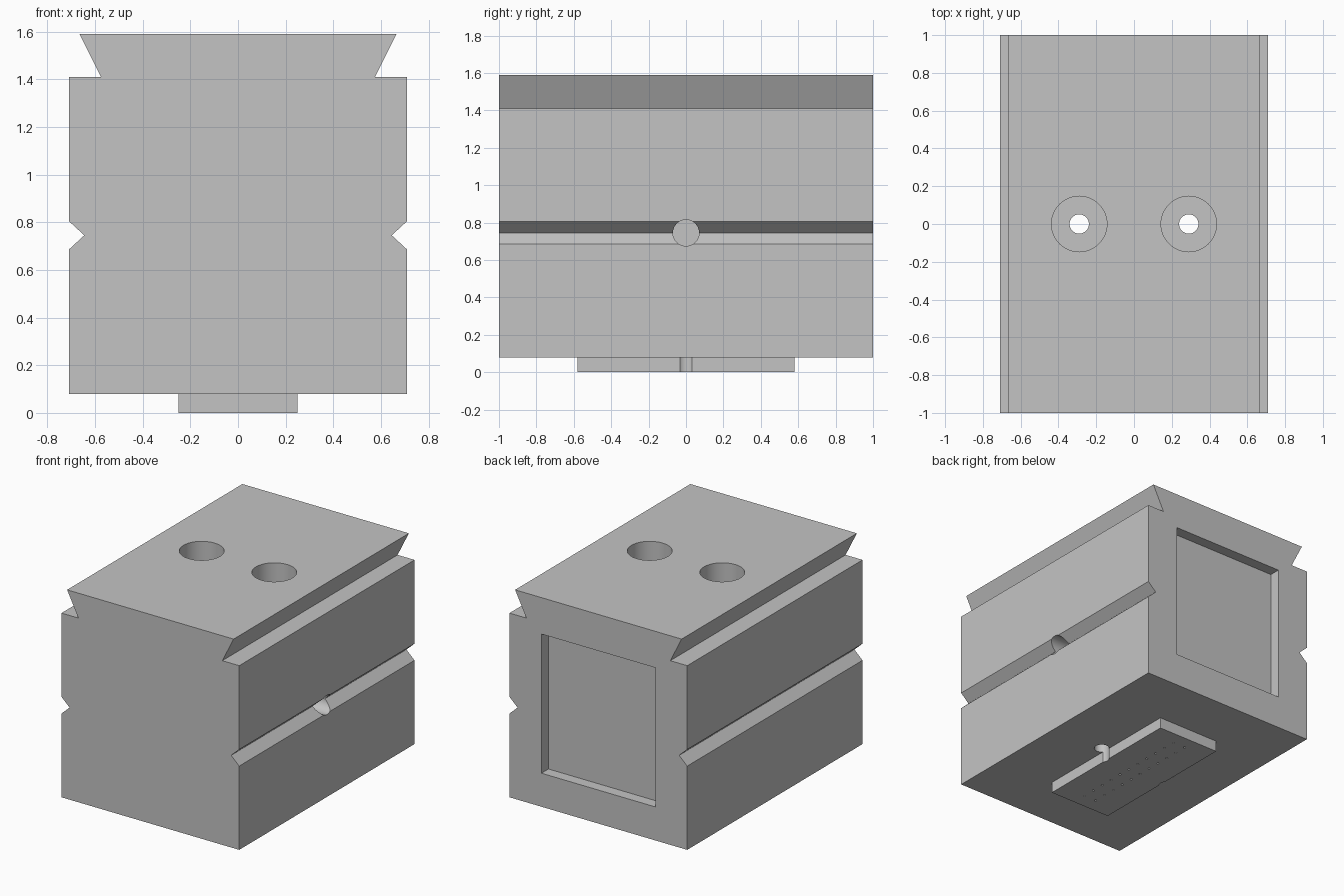
import bpy
import bmesh
import math
from mathutils import Matrix

cube = bpy.data.objects.get("Cube")
if cube:
    bpy.data.objects.remove(cube, do_unlink=True)

grey = bpy.data.materials.new("plain grey")
grey.use_nodes = True
colour = (0.55, 0.55, 0.55, 1)
grey.diffuse_color = colour
grey.node_tree.nodes["Principled BSDF"].inputs["Base Color"].default_value = colour


def finish(name, bm):
    bmesh.ops.recalc_face_normals(bm, faces=bm.faces)
    mesh = bpy.data.meshes.new(name)
    bm.to_mesh(mesh)
    bm.free()
    mesh.materials.append(grey)
    obj = bpy.data.objects.new(name, mesh)
    bpy.context.collection.objects.link(obj)
    return obj


def box(name, low, high):
    bm = bmesh.new()
    bmesh.ops.create_cube(bm, size=1)
    for v in bm.verts:
        for i in range(3):
            v.co[i] = high[i] if v.co[i] > 0 else low[i]
    return finish(name, bm)


def cylinder(name, radius, centre, length, axis="Z", sides=48):
    bm = bmesh.new()
    turn = Matrix.Rotation(math.pi / 2, 4, "Y") if axis == "X" else Matrix()
    bmesh.ops.create_cone(bm, cap_ends=True, segments=sides, radius1=radius,
                          radius2=radius, depth=length,
                          matrix=Matrix.Translation(centre) @ turn)
    return finish(name, bm)


def cut(target, cutters):
    for cutter in cutters:
        cutter.hide_render = True
        mod = target.modifiers.new("cut", "BOOLEAN")
        mod.operation = "DIFFERENCE"
        mod.solver = "EXACT"
        mod.object = cutter
        bpy.context.view_layer.objects.active = target
        bpy.ops.object.modifier_apply(modifier=mod.name)


# Block with V grooves and a dovetail rail, extruded front to back
half = [(0.71, 0.08), (0.71, 0.685), (0.645, 0.745), (0.71, 0.805),
        (0.71, 1.41), (0.575, 1.41), (0.665, 1.59)]
outline = half + [(-x, z) for x, z in reversed(half)]
bm = bmesh.new()
end = bm.faces.new([bm.verts.new((x, -1, z)) for x, z in outline])
sweep = bmesh.ops.extrude_face_region(bm, geom=[end])["geom"]
moved = [g for g in sweep if isinstance(g, bmesh.types.BMVert)]
bmesh.ops.translate(bm, verts=moved, vec=(0, 2, 0))
body = finish("dovetail_block", bm)

# Raised connector plate underneath
plate = box("connector_plate", (-0.25, -0.58, 0), (0.25, 0.58, 0.08))

# Screw holes with counterbores
screw_holes, counterbores = [], []
for side in (-1, 1):
    screw_holes.append(cylinder("screw_hole", 0.051, (side * 0.29, 0, 0.8), 2))
    counterbores.append(cylinder("counterbore", 0.147, (side * 0.29, 0, 1.1), 1.2))

# Rear pocket and blind hole in the side groove
pocket = box("rear_pocket", (-0.455, 0.92, 0.322), (0.455, 1.2, 1.327))
side_hole = cylinder("side_hole", 0.07, (0.7, 0, 0.745), 0.4, "X")

# Two rows of pin sockets
pins = [cylinder("pin_socket", 0.008, (x, -0.47 + i * 0.095, 0), 0.04, sides=8)
        for x in (-0.05, 0.05) for i in range(11)]

cut(body, screw_holes + counterbores + [pocket, side_hole])
cut(plate, screw_holes + pins)
for helper in screw_holes + counterbores + [pocket, side_hole] + pins:
    bpy.data.objects.remove(helper, do_unlink=True)

for obj in (body, plate):
    bpy.ops.object.select_all(action="DESELECT")
    obj.select_set(True)
    bpy.context.view_layer.objects.active = obj
    bpy.ops.object.shade_smooth_by_angle(angle=math.radians(30))
